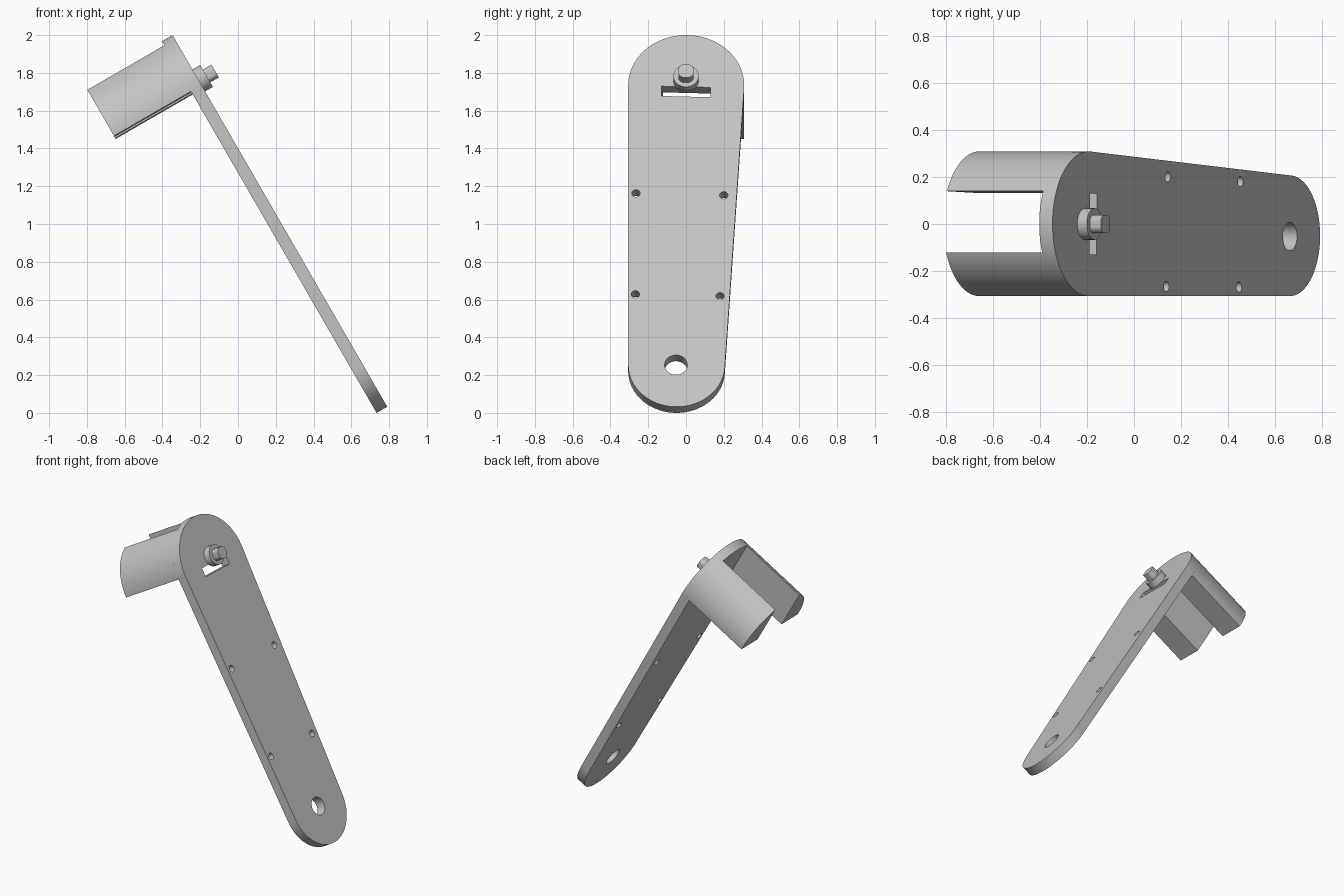
import bpy, bmesh
from math import pi, sin, cos, asin, acos, atan2, hypot, radians
from mathutils import Matrix, Vector

if "Cube" in bpy.data.objects:
    bpy.data.objects.remove(bpy.data.objects["Cube"], do_unlink=True)

grey = bpy.data.materials.new("light_grey")
grey.use_nodes = True
COLOUR = (0.55, 0.55, 0.55, 1)
grey.diffuse_color = COLOUR
grey.node_tree.nodes["Principled BSDF"].inputs["Base Color"].default_value = COLOUR

# Frame of the leaning plate: width, length and thickness axes
TILT = radians(30)
WIDE = Vector((0, 1, 0))
LONG = Vector((-sin(TILT), 0, cos(TILT)))
OUT = Vector((cos(TILT), 0, sin(TILT)))
FRAME = Matrix((WIDE, LONG, OUT)).transposed().to_4x4()
FRAME.translation = (0.79, 0, 0.0325)


def arc(centre, r, a0, a1, n=48):
    return [(centre[0] + r * cos(a0 + (a1 - a0) * i / n),
             centre[1] + r * sin(a0 + (a1 - a0) * i / n)) for i in range(n + 1)]


def circle(centre, r, n=40):
    return arc(centre, r, 0, 2 * pi, n)[:-1]


def extrude(name, loops, low, high):
    """Extrude filled outlines (inner loops become holes) from low to high."""
    curve = bpy.data.curves.new(name, 'CURVE')
    curve.dimensions = '2D'
    curve.fill_mode = 'BOTH'
    curve.extrude = (high - low) / 2
    for loop in loops:
        spline = curve.splines.new('POLY')
        spline.points.add(len(loop) - 1)
        for point, (x, y) in zip(spline.points, loop):
            point.co = (x, y, 0, 1)
        spline.use_cyclic_u = True
    helper = bpy.data.objects.new(name + "_outline", curve)
    bpy.context.collection.objects.link(helper)
    bpy.context.view_layer.update()
    graph = bpy.context.evaluated_depsgraph_get()
    mesh = bpy.data.meshes.new_from_object(helper.evaluated_get(graph))
    bpy.data.objects.remove(helper, do_unlink=True)
    bpy.data.curves.remove(curve)

    bm = bmesh.new()
    bm.from_mesh(mesh)
    bmesh.ops.remove_doubles(bm, verts=bm.verts, dist=1e-5)
    bmesh.ops.recalc_face_normals(bm, faces=bm.faces)
    bm.transform(FRAME @ Matrix.Translation((0, 0, (low + high) / 2)))
    bm.to_mesh(mesh)
    bm.free()
    mesh.materials.clear()
    mesh.materials.append(grey)
    obj = bpy.data.objects.new(name, mesh)
    bpy.context.collection.objects.link(obj)
    bpy.ops.object.select_all(action='DESELECT')
    obj.select_set(True)
    bpy.context.view_layer.objects.active = obj
    bpy.ops.object.shade_smooth_by_angle(angle=radians(30))
    return obj


# Two end circles joined by their outer tangents
THICK = 0.065
R_TOP, R_LOW = 0.307, 0.256
top, low = (0.001, 1.965), (-0.05, 0.256)
dx, dy = top[0] - low[0], top[1] - low[1]
lean = atan2(dy, dx)
spread = acos((R_LOW - R_TOP) / hypot(dx, dy))
outline = (arc(top, R_TOP, lean - spread, lean + spread)
           + arc(low, R_LOW, lean + spread, lean - spread + 2 * pi))


def from_top(side, up):
    """Point relative to the top circle, aligned with the plate's centre line."""
    return (top[0] + side * sin(lean) + up * cos(lean),
            top[1] - side * cos(lean) + up * sin(lean))


# Plate with slot, pivot hole and four screw holes
GAP = 0.13
chord = R_TOP * cos(spread)
slot = [from_top(s, chord + u) for s, u in
        ((-GAP, -0.06), (GAP, -0.06), (GAP, 0), (-GAP, 0))]
screws = [(-0.265, 1.305), (0.2, 1.293), (-0.268, 0.688), (0.18, 0.677)]
holes = [circle(p, 0.022, 20) for p in screws]
extrude("plate", [outline, slot, circle((-0.053, 0.256), 0.06)] + holes, -THICK, 0)

# Two rounded arms behind the plate, either side of an open gap
inner = asin(GAP / R_TOP)
for name, sign in (("left_arm", 1), ("right_arm", -1)):
    curved = arc(top, R_TOP, lean - sign * spread, lean - sign * inner, 32)
    extrude(name, [curved + [from_top(sign * GAP, chord)]], -0.536, -THICK)

# Collar and flat-sided pin on the outer face
hub = (0, 1.995)
extrude("collar", [circle(hub, 0.067)], 0, 0.047)
flat = 0.039
pin = [(hub[0] + max(-flat, min(flat, x)), hub[1] + max(-flat, min(flat, y)))
       for x, y in circle((0, 0), 0.043)]
extrude("pin", [pin], 0.047, 0.1)
